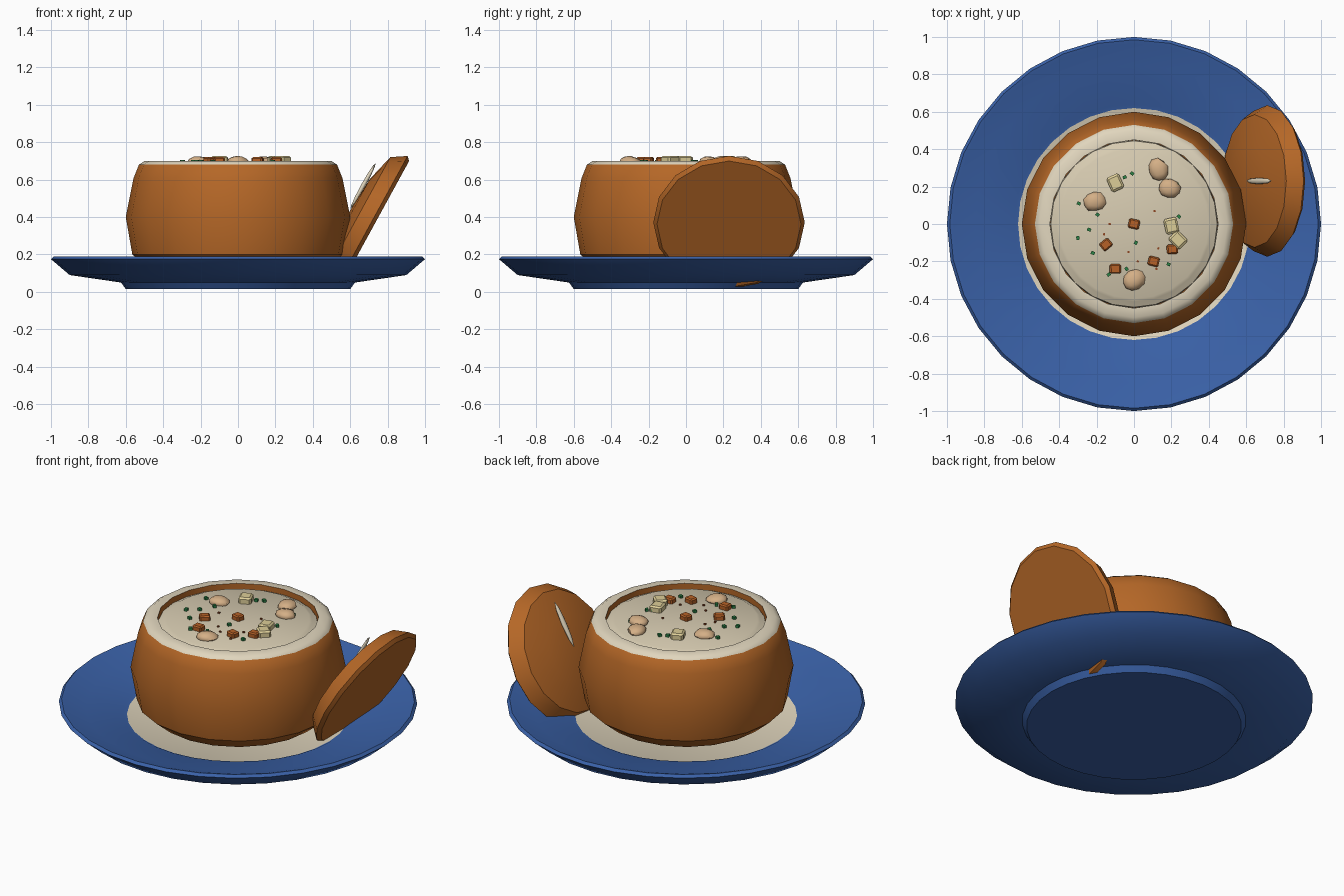
import bpy, bmesh, math, random
from mathutils import Matrix, Vector

random.seed(4)
if "Cube" in bpy.data.objects:
    bpy.data.objects.remove(bpy.data.objects["Cube"])


def material(name, rgb):
    m = bpy.data.materials.new(name)
    m.use_nodes = True
    m.diffuse_color = (*rgb, 1)
    bsdf = m.node_tree.nodes["Principled BSDF"]
    bsdf.inputs["Base Color"].default_value = (*rgb, 1)
    bsdf.inputs["Roughness"].default_value = 0.8
    return m


BLUE = material("blue glaze", (0.042, 0.12, 0.39))
CREAM = material("cream", (0.75, 0.67, 0.51))
CRUST = material("orange crust", (0.46, 0.135, 0.02))
SOUP = material("soup cream", (0.68, 0.60, 0.44))
TAN = material("tan lump", (0.66, 0.43, 0.24))
PALE = material("pale yellow", (0.72, 0.61, 0.31))
CARROT = material("carrot orange", (0.47, 0.12, 0.02))
GREEN = material("herb green", (0.025, 0.22, 0.06))
SPICE = material("spice brown", (0.27, 0.06, 0.015))


def finish(name, bm, mats, smooth=None):
    bmesh.ops.recalc_face_normals(bm, faces=bm.faces)
    mesh = bpy.data.meshes.new(name)
    bm.to_mesh(mesh)
    bm.free()
    for m in mats:
        mesh.materials.append(m)
    ob = bpy.data.objects.new(name, mesh)
    bpy.context.collection.objects.link(ob)
    if smooth:
        bpy.ops.object.select_all(action="DESELECT")
        ob.select_set(True)
        bpy.context.view_layer.objects.active = ob
        bpy.ops.object.shade_smooth_by_angle(angle=math.radians(smooth))
    return ob


def lathe(name, profile, sides, mats, rule=None, smooth=35):
    """Turn (radius, height) points around z; rule(radius, height) picks a material slot."""
    bm = bmesh.new()
    rings = []
    for r, z in profile:
        count = sides if r > 0 else 1
        rings.append([bm.verts.new((r * math.cos(math.tau * i / sides),
                                    r * math.sin(math.tau * i / sides), z)) for i in range(count)])
    for (pa, a), (pb, b) in zip(zip(profile, rings), zip(profile[1:], rings[1:])):
        for i in range(sides):
            j = (i + 1) % sides
            loop = [a[i % len(a)], a[j % len(a)], b[j % len(b)], b[i % len(b)]]
            face = bm.faces.new(list(dict.fromkeys(loop)))
            if rule:
                face.material_index = rule((pa[0] + pb[0]) / 2, (pa[1] + pb[1]) / 2)
    return finish(name, bm, mats, smooth)


# Plate with a cream centre
lathe("plate",
      [(0, 0.015), (0.6, 0.015), (0.625, 0.05), (0.9, 0.09), (1.0, 0.175), (0.985, 0.19),
       (0.965, 0.185), (0.85, 0.145), (0.64, 0.11), (0.62, 0.10), (0, 0.10)],
      32, [BLUE, CREAM], lambda r, z: int(r < 0.4 and z > 0.08))

# Bread bowl with a cream cut rim and an orange inner wall
lathe("bread_bowl",
      [(0, 0.102), (0.43, 0.102), (0.47, 0.12), (0.565, 0.2), (0.6, 0.4), (0.558, 0.61),
       (0.53, 0.68), (0.5, 0.70), (0.45, 0.70), (0.45, 0.62), (0, 0.62)],
      20, [CRUST, CREAM], lambda r, z: int(z > 0.685))

# Soup surface with a sloping edge
SOUP_Z = 0.69
lathe("soup", [(0.449, 0.64), (0.445, 0.668), (0.415, 0.682), (0.40, SOUP_Z), (0, SOUP_Z)],
      24, [SOUP])

# Cut lid leaning against the bowl
lid = lathe("bread_lid",
            [(0, 0), (0.385, 0), (0.405, 0.02), (0.355, 0.098), (0.2, 0.138), (0, 0.15)],
            16, [CRUST])
LEAN = Matrix.Translation((0.73, 0.23, 0.362)) @ Matrix.Rotation(math.radians(-61.3), 4, "Y")
lid.matrix_world = LEAN

# Stem lying along the lid
bm = bmesh.new()
bmesh.ops.create_uvsphere(bm, u_segments=8, v_segments=6, radius=1)
bmesh.ops.transform(bm, matrix=Matrix.Diagonal((0.14, 0.017, 0.012, 1)), verts=bm.verts)
stem = finish("lid_stem", bm, [CREAM], 60)
stem.matrix_world = LEAN @ Matrix.Translation((0.15, 0, 0.152))


def scatter(name, spots, size, height, mat, lump=False):
    """One object of small pieces resting in the soup."""
    bm = bmesh.new()
    for x, y in spots:
        piece = bmesh.new()
        if lump:
            bmesh.ops.create_icosphere(piece, subdivisions=2, radius=0.5)
            for v in piece.verts:
                v.co *= random.uniform(0.92, 1.06)
        else:
            bmesh.ops.create_cube(piece, size=1)
            if size > 0.03:
                bmesh.ops.bevel(piece, geom=piece.edges[:], offset=0.14, segments=1,
                                affect="EDGES")
        place = (Matrix.Translation((x, y, SOUP_Z + height * 0.1))
                 @ Matrix.Rotation(random.uniform(0, math.pi), 4, "Z")
                 @ Matrix.Diagonal((size, size * 0.85, height, 1)))
        bmesh.ops.transform(piece, matrix=place, verts=piece.verts)
        temp = bpy.data.meshes.new("piece")
        piece.to_mesh(temp)
        piece.free()
        bm.from_mesh(temp)
        bpy.data.meshes.remove(temp)
    return finish(name, bm, [mat], 40 if lump else None)


# Soup garnishes
scatter("tan_lumps", [(0.13, 0.29), (0.19, 0.19), (-0.21, 0.12), (0, -0.3)],
        0.125, 0.06, TAN, lump=True)
scatter("potato_cubes", [(-0.1, 0.22), (0.2, -0.01), (0.235, -0.085)], 0.085, 0.06, PALE)
scatter("carrot_cubes", [(0, 0), (-0.15, -0.11), (-0.1, -0.24), (0.105, -0.2), (0.205, -0.135)],
        0.06, 0.05, CARROT)
scatter("herbs",
        [(-0.295, 0.11), (-0.05, 0.25), (-0.01, 0.27), (-0.195, 0.05), (-0.24, -0.03),
         (-0.3, -0.075), (-0.22, -0.155), (-0.135, -0.27), (-0.04, -0.24), (0.01, -0.1),
         (0.185, -0.215), (0.24, 0.04), (0.215, 0.025), (0.23, 0.21)], 0.02, 0.025, GREEN)
scatter("spice_specks",
        [(0.11, 0.07), (-0.13, 0), (-0.16, -0.055), (-0.03, -0.15), (0.02, -0.2),
         (0.1, -0.215), (0.12, -0.24), (0.13, -0.13)], 0.012, 0.012, SPICE)
